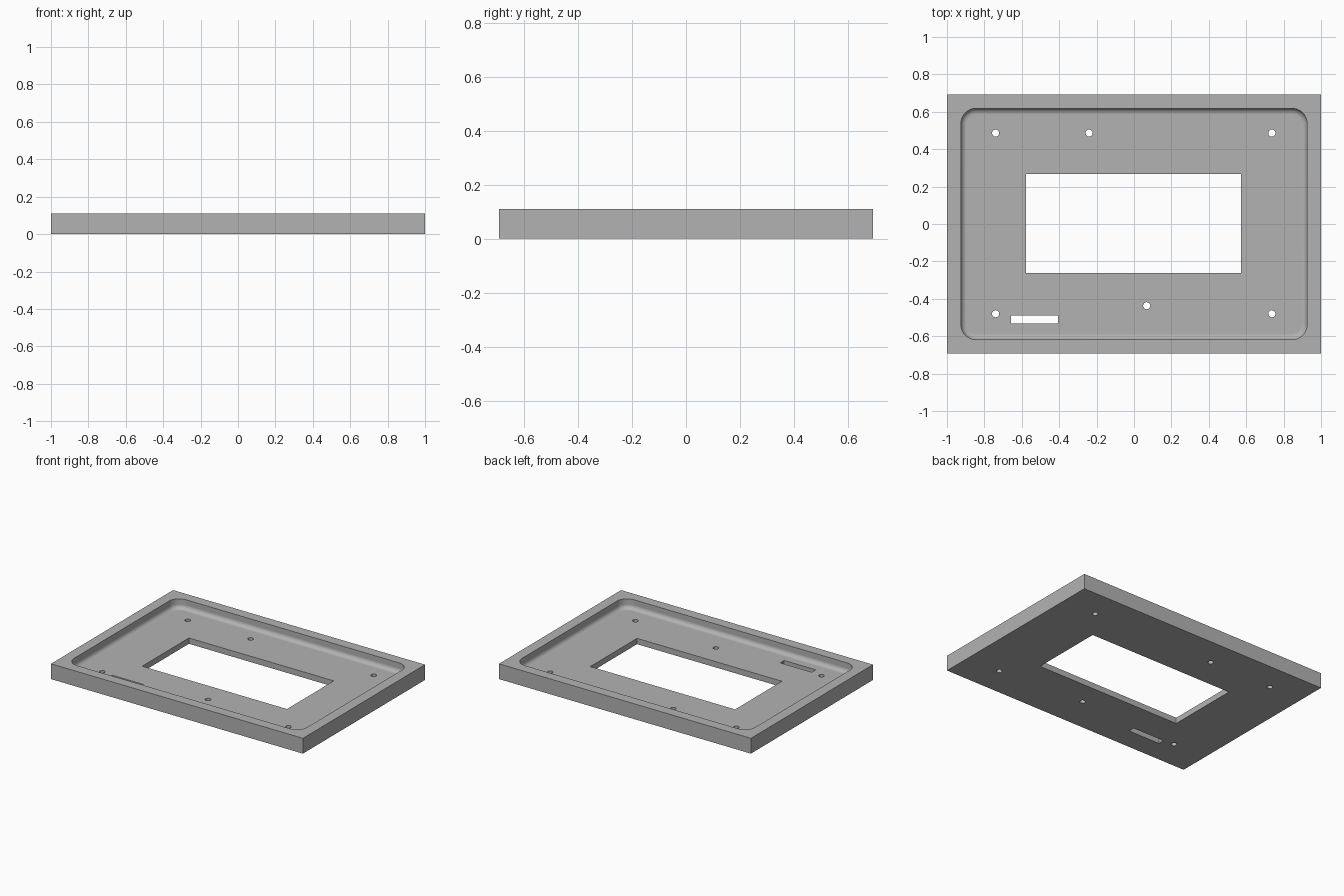
import bpy, bmesh
from math import sin, cos, pi, radians

HALF_X, HALF_Y, HEIGHT = 1.0, 0.692, 0.11
FLOOR = 0.042                      # thickness of the recessed floor
POCKET_X, POCKET_Y, CORNER, FILLET = 0.925, 0.618, 0.08, 0.03

old = bpy.data.objects.get("Cube")
if old:
    bpy.data.objects.remove(old, do_unlink=True)

grey = bpy.data.materials.new("plain grey")
grey.use_nodes = True
colour = (0.45, 0.45, 0.45, 1)
grey.diffuse_color = colour
grey.node_tree.nodes["Principled BSDF"].inputs["Base Color"].default_value = colour


def make_object(name, bm):
    bmesh.ops.recalc_face_normals(bm, faces=bm.faces)
    mesh = bpy.data.meshes.new(name)
    bm.to_mesh(mesh)
    bm.free()
    mesh.materials.append(grey)
    obj = bpy.data.objects.new(name, mesh)
    bpy.context.collection.objects.link(obj)
    return obj


def add_box(bm, x0, x1, y0, y1, z0, z1):
    verts = bmesh.ops.create_cube(bm, size=1)["verts"]
    bmesh.ops.scale(bm, vec=(x1 - x0, y1 - y0, z1 - z0), verts=verts)
    bmesh.ops.translate(bm, vec=((x0 + x1) / 2, (y0 + y1) / 2, (z0 + z1) / 2), verts=verts)


def rounded_loop(bm, hx, hy, r, z, steps=10):
    """Closed ring of vertices round a rectangle with round corners."""
    ring = []
    for i, (sx, sy) in enumerate([(1, 1), (-1, 1), (-1, -1), (1, -1)]):
        for k in range(steps + 1):
            a = pi / 2 * (i + k / steps)
            ring.append(bm.verts.new((sx * (hx - r) + r * cos(a),
                                      sy * (hy - r) + r * sin(a), z)))
    return ring


def cut(obj, cutter):
    cutter.hide_render = True
    mod = obj.modifiers.new("cut", "BOOLEAN")
    mod.operation, mod.solver, mod.object = "DIFFERENCE", "EXACT", cutter
    bpy.context.view_layer.objects.active = obj
    bpy.ops.object.modifier_apply(modifier=mod.name)
    bpy.data.objects.remove(cutter, do_unlink=True)


# Outer slab
bm = bmesh.new()
add_box(bm, -HALF_X, HALF_X, -HALF_Y, HALF_Y, 0, HEIGHT)
panel = make_object("bezel_panel", bm)

# Pocket with round corners and a filleted lower edge
bm = bmesh.new()
rings = [rounded_loop(bm, POCKET_X, POCKET_Y, CORNER, HEIGHT + 0.05)]
for k in range(9):
    a = pi / 2 * k / 8
    inset = FILLET * (1 - cos(a))
    rings.append(rounded_loop(bm, POCKET_X - inset, POCKET_Y - inset, CORNER - inset,
                              FLOOR + FILLET * (1 - sin(a))))
for upper, lower in zip(rings, rings[1:]):
    for i in range(len(upper)):
        j = (i + 1) % len(upper)
        bm.faces.new((upper[i], upper[j], lower[j], lower[i]))
bm.faces.new(rings[0])
bm.faces.new(rings[-1])
cut(panel, make_object("pocket_cutter", bm))

# Display window, slot and screw holes, all through the floor
bm = bmesh.new()
add_box(bm, -0.577, 0.573, -0.263, 0.267, -0.1, 0.2)
add_box(bm, -0.657, -0.406, -0.533, -0.488, -0.1, 0.2)
for x, y in [(-0.74, 0.486), (-0.24, 0.486), (0.737, 0.486),
             (-0.74, -0.48), (0.068, -0.437), (0.737, -0.48)]:
    hole = bmesh.ops.create_cone(bm, cap_ends=True, segments=24, radius1=0.019,
                                 radius2=0.019, depth=0.3)["verts"]
    bmesh.ops.translate(bm, vec=(x, y, 0.05), verts=hole)
cut(panel, make_object("opening_cutter", bm))

# Smooth the curved faces, keep the large flat ones flat
bpy.ops.object.select_all(action="DESELECT")
panel.select_set(True)
bpy.context.view_layer.objects.active = panel
bpy.ops.object.shade_smooth_by_angle(angle=radians(30))
for face in panel.data.polygons:
    if max(abs(c) for c in face.normal) > 0.9999:
        face.use_smooth = False
